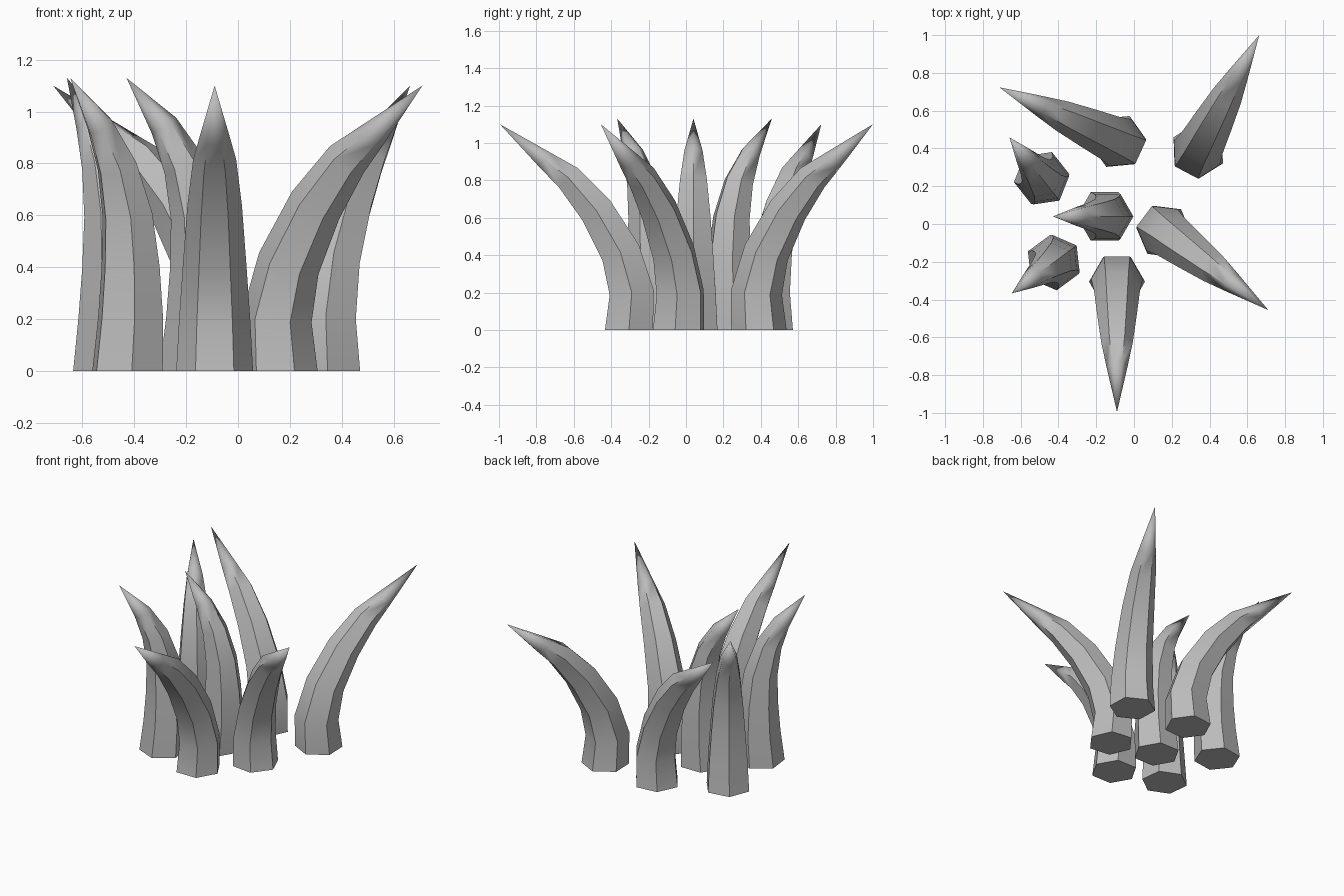
import bpy, bmesh, math
from mathutils import Vector

cube = bpy.data.objects.get("Cube")
if cube:
    bpy.data.objects.remove(cube, do_unlink=True)

grey = bpy.data.materials.new("soft_grey")
grey.use_nodes = True
grey.diffuse_color = (0.5, 0.5, 0.5, 1)
grey.node_tree.nodes["Principled BSDF"].inputs["Base Color"].default_value = (0.5, 0.5, 0.5, 1)

SIDES = 6


def blade_mesh(name, spine, tip, phase):
    """Six-sided blade bending towards +x; spine holds (lean, height, radius)."""
    bm = bmesh.new()
    points = [Vector((x, 0, z)) for x, z, r in spine] + [Vector((tip[0], 0, tip[1]))]
    rings = []
    for i, (x, z, r) in enumerate(spine):
        # Each ring stands square to the spine; the base stays level
        t = (points[i + 1] - points[i - 1]).normalized() if i else Vector((0, 0, 1))
        across = Vector((t.z, 0, -t.x))
        ring = []
        for k in range(SIDES):
            a = phase + math.tau * k / SIDES
            ring.append(bm.verts.new(points[i] + r * (across * math.cos(a) + Vector((0, math.sin(a), 0)))))
        rings.append(ring)
    top = bm.verts.new(points[-1])
    bm.faces.new(reversed(rings[0]))
    for low, high in zip(rings, rings[1:]):
        for k in range(SIDES):
            n = (k + 1) % SIDES
            bm.faces.new((low[k], low[n], high[n], high[k]))
    for k in range(SIDES):
        bm.faces.new((rings[-1][k], rings[-1][(k + 1) % SIDES], top))
    # Crisp long edges and base, softly shaded tip
    for f in bm.faces:
        f.smooth = True
    for k in range(SIDES):
        bm.edges.get((rings[0][k], rings[0][(k + 1) % SIDES])).smooth = False
        for low, high in zip(rings, rings[1:]):
            bm.edges.get((low[k], high[k])).smooth = False
    mesh = bpy.data.meshes.new(name)
    bm.to_mesh(mesh)
    bm.free()
    mesh.materials.append(grey)
    return mesh


long_blade = blade_mesh("long_blade", [
    (0, 0, 0.148), (-0.015, 0.2, 0.137), (0.045, 0.415, 0.122),
    (0.175, 0.64, 0.105), (0.325, 0.815, 0.083), (0.45, 0.91, 0.056)],
    (0.69, 1.10), math.pi / SIDES)
upright_blade = blade_mesh("upright_blade", [
    (0, 0, 0.148), (-0.015, 0.2, 0.137), (-0.015, 0.4, 0.122),
    (0.0, 0.6, 0.105), (0.05, 0.79, 0.083), (0.13, 0.945, 0.056)],
    (0.275, 1.13), 0)

# Blades: name, mesh, base position, direction of lean
for name, mesh, x, y, lean in [
    ("front_blade", long_blade, -0.09, -0.305, (0, -1)),
    ("front_left_blade", long_blade, 0.16, -0.04, (0.55, -0.415)),
    ("back_left_blade", long_blade, 0.34, 0.39, (0.323, 0.61)),
    ("back_right_blade", long_blade, -0.085, 0.437, (-0.637, 0.291)),
    ("middle_blade", upright_blade, -0.155, 0.04, (-1, 0)),
    ("front_right_blade", upright_blade, -0.426, -0.204, (-0.222, -0.164)),
    ("right_blade", upright_blade, -0.489, 0.243, (-0.17, 0.215)),
]:
    ob = bpy.data.objects.new(name, mesh)
    ob.location = (x, y, 0)
    ob.rotation_euler.z = math.atan2(lean[1], lean[0])
    bpy.context.collection.objects.link(ob)
